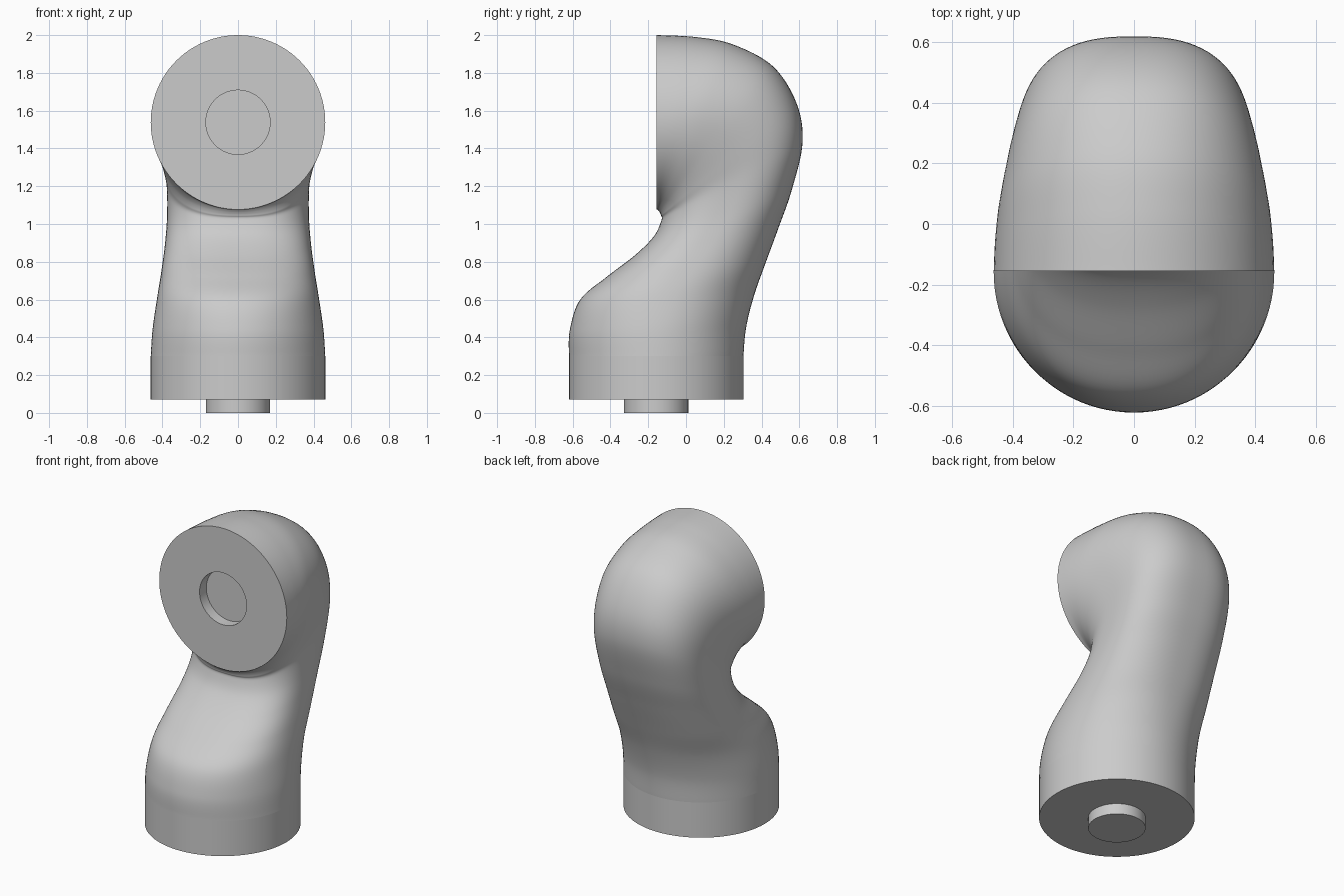
import bpy, bmesh, math
from mathutils import Vector

if "Cube" in bpy.data.objects:
    bpy.data.objects.remove(bpy.data.objects["Cube"])

SEG, STEPS = 96, 8
RADIUS, PIN_RADIUS, AXIS_Y = 0.462, 0.17, -0.158

grey = bpy.data.materials.new("plain grey")
grey.use_nodes = True
colour = (0.6, 0.6, 0.6, 1)
grey.diffuse_color = colour
grey.node_tree.nodes["Principled BSDF"].inputs["Base Color"].default_value = colour


def finish(bm, name):
    bmesh.ops.recalc_face_normals(bm, faces=bm.faces)
    mesh = bpy.data.meshes.new(name)
    bm.to_mesh(mesh)
    bm.free()
    mesh.materials.append(grey)
    obj = bpy.data.objects.new(name, mesh)
    bpy.context.collection.objects.link(obj)
    bpy.ops.object.select_all(action="DESELECT")
    obj.select_set(True)
    bpy.context.view_layer.objects.active = obj
    bpy.ops.object.shade_smooth_by_angle(angle=math.radians(35))
    return obj


def cylinder(name, radius, z0, z1):
    bm = bmesh.new()
    bmesh.ops.create_cone(bm, cap_ends=True, segments=SEG, radius1=radius,
                          radius2=radius, depth=z1 - z0)
    bmesh.ops.translate(bm, vec=(0, AXIS_Y, (z0 + z1) / 2), verts=bm.verts)
    return finish(bm, name)


def power(value, exponent):
    return math.copysign(abs(value) ** exponent, value)


def ring(bm, section):
    # Superellipse spanning from the front profile to the back profile
    fy, fz, by, bz, width, n = section
    front, back = Vector((0, fy, fz)), Vector((0, by, bz))
    centre, half = (front + back) / 2, (back - front) / 2
    verts = []
    for i in range(SEG):
        a = math.tau * i / SEG
        p = centre + half * power(math.sin(a), 2 / n)
        p.x = width * power(math.cos(a), 2 / n)
        verts.append(bm.verts.new(p))
    return verts


def spline(a, b, c, d, t):
    return [0.5 * (2 * q + (r - p) * t + (2 * p - 5 * q + 4 * r - s) * t * t
                   + (3 * q - p - 3 * r + s) * t ** 3)
            for p, q, r, s in zip(a, b, c, d)]


# Sections: front y, front z, back y, back z, half width, roundness exponent
sections = [
    (-.62, .30, .304, .30, RADIUS, 2),
    (-.615, .44, .318, .45, .452, 2.05),
    (-.56, .60, .36, .62, .428, 2.2),
    (-.42, .72, .42, .79, .405, 2.4),
    (-.27, .835, .49, .98, .385, 2.5),
    (-.17, .935, .56, 1.18, .375, 2.6),
    (-.13, 1.02, .617, 1.43, .378, 2.6),
    (-.132, 1.045, .585, 1.64, .395, 2.5),
    (-.138, 1.06, .46, 1.835, .42, 2.3),
    (-.145, 1.07, .25, 1.95, .445, 2.1),
    (-.15, 1.075, .05, 1.99, .457, 2),
    (-.155, 1.077, -.155, 2.0, RADIUS, 2),
]

# Curved arm, lofted from the collar to the upright joint face
bm = bmesh.new()
rings = []
last = len(sections) - 1
for k in range(last):
    quad = [sections[min(max(k + o, 0), last)] for o in (-1, 0, 1, 2)]
    rings += [ring(bm, spline(*quad, j / STEPS)) for j in range(STEPS)]
rings.append(ring(bm, sections[-1]))

# Flat joint face with a shallow round socket
mid_z = (sections[-1][1] + sections[-1][3]) / 2
for y in (-.155, -.085):
    rings.append(ring(bm, (y, mid_z - PIN_RADIUS, y, mid_z + PIN_RADIUS, PIN_RADIUS, 2)))
for low, high in zip(rings, rings[1:]):
    for i in range(SEG):
        j = (i + 1) % SEG
        bm.faces.new((low[i], low[j], high[j], high[i]))
bm.faces.new(rings[-1])
finish(bm, "curved_arm")

# Straight collar and the pin beneath it
cylinder("base_collar", RADIUS, .07, .30)
cylinder("base_pin", PIN_RADIUS, 0, .075)
